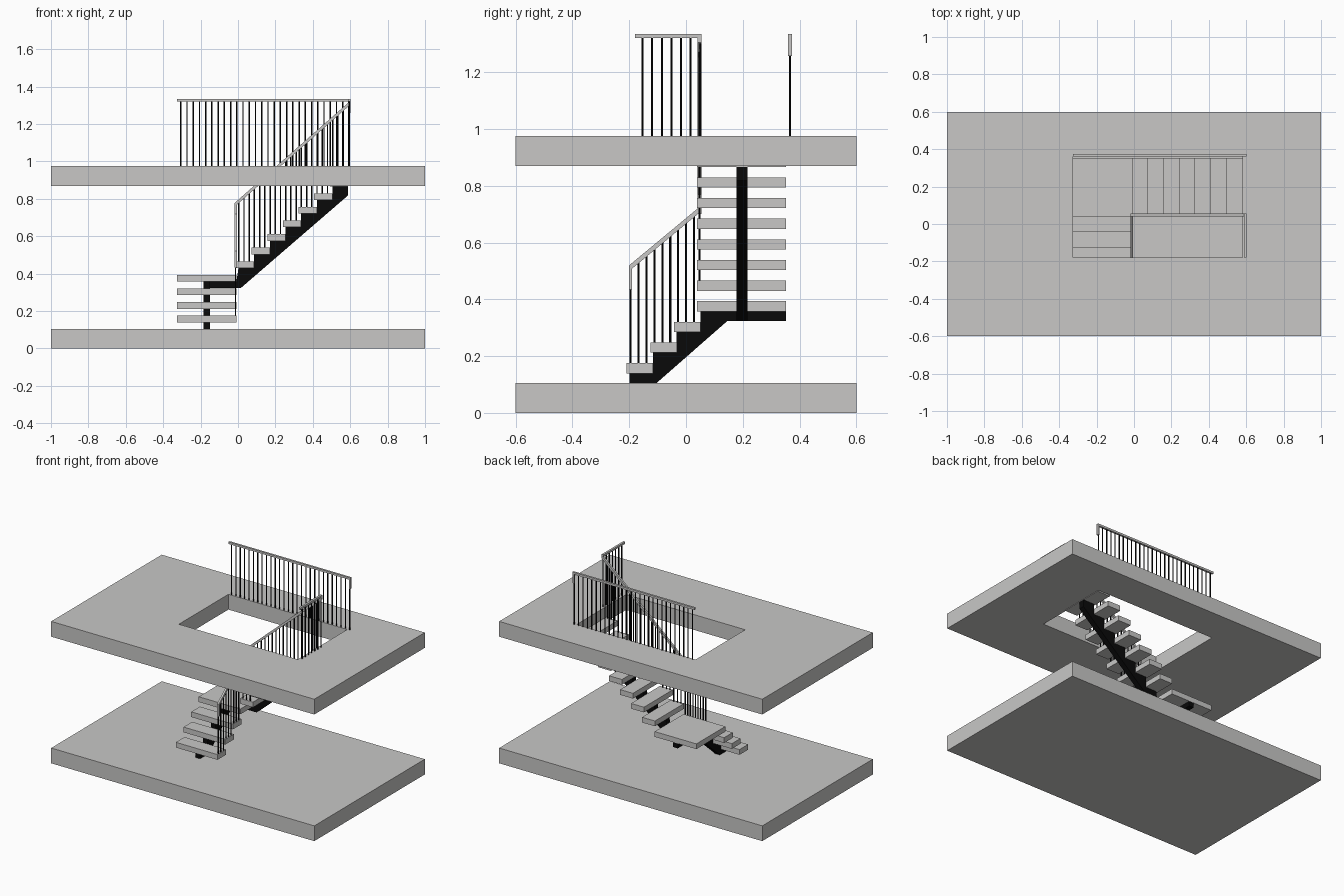
import bpy, bmesh, math
from mathutils import Matrix, Vector

if "Cube" in bpy.data.objects:
    bpy.data.objects.remove(bpy.data.objects["Cube"])


def material(name, v):
    m = bpy.data.materials.new(name)
    m.diffuse_color = (*v, 1)
    m.use_nodes = True
    m.node_tree.nodes["Principled BSDF"].inputs["Base Color"].default_value = m.diffuse_color
    return m


CONCRETE = material("pale grey", (0.58, 0.575, 0.565))
BLACK = material("black metal", (0.003, 0.003, 0.003))


def finish(name, bm, mat):
    bmesh.ops.recalc_face_normals(bm, faces=bm.faces[:])
    me = bpy.data.meshes.new(name)
    bm.to_mesh(me)
    bm.free()
    me.materials.append(mat)
    ob = bpy.data.objects.new(name, me)
    bpy.context.collection.objects.link(ob)
    return ob


def add_box(bm, x, y, z):
    size = Vector((x[1] - x[0], y[1] - y[0], z[1] - z[0]))
    mid = Vector((x[0] + x[1], y[0] + y[1], z[0] + z[1])) / 2
    bmesh.ops.create_cube(bm, size=1, matrix=Matrix.Translation(mid) @ Matrix.Diagonal((*size, 1)))


def boxes(name, mat, *dims):
    bm = bmesh.new()
    for d in dims:
        add_box(bm, *d)
    return finish(name, bm, mat)


def prism(name, mat, pts, axis, lo, hi):
    """Extrude a (horizontal, z) profile along x or y."""
    place = (lambda h, z, d: (d, h, z)) if axis == "x" else (lambda h, z, d: (h, d, z))
    bm = bmesh.new()
    a = [bm.verts.new(place(h, z, lo)) for h, z in pts]
    b = [bm.verts.new(place(h, z, hi)) for h, z in pts]
    bm.faces.new(a)
    bm.faces.new(b)
    for i in range(len(pts)):
        j = (i + 1) % len(pts)
        bm.faces.new((a[i], a[j], b[j], b[i]))
    return finish(name, bm, mat)


def balusters(name, rods):
    bm = bmesh.new()
    for x, y, z0, z1 in rods:
        bmesh.ops.create_cone(bm, cap_ends=True, segments=8, radius1=0.0037, radius2=0.0037,
                              depth=z1 - z0, matrix=Matrix.Translation((x, y, (z0 + z1) / 2)))
    finish(name, bm, BLACK)


# Floors: solid lower slab, upper slab with stairwell opening
boxes("lower_floor", CONCRETE, ((-1, 1), (-0.6, 0.6), (0, 0.105)))
HX, HY = (-0.325, 0.579), (-0.178, 0.36)
bm = bmesh.new()
rings = []
for z in (0.87, 0.975):
    for (x0, x1), (y0, y1) in (((-1, 1), (-0.6, 0.6)), (HX, HY)):
        rings.append([bm.verts.new((x, y, z)) for x, y in ((x0, y0), (x1, y0), (x1, y1), (x0, y1))])
ob_, ib, ot, it = rings
for p, q in ((ob_, ib), (ot, it), (ob_, ot), (ib, it)):
    for i in range(4):
        j = (i + 1) % 4
        bm.faces.new((p[i], p[j], q[j], q[i]))
finish("upper_floor", bm, CONCRETE)

# Treads
RISE, THICK, RUN = 0.0727, 0.036, 0.0837
Z0, TX, TY = 0.1395, (-0.326, -0.009), (0.039, 0.353)


def bottom(i):
    return Z0 + RISE * i


for i in range(3):
    y = -0.2095 + RUN * i
    boxes(f"lower_tread_{i + 1}", CONCRETE, (TX, (y, y + 0.094), (bottom(i), bottom(i) + THICK)))
boxes("landing", CONCRETE, (TX, TY, (bottom(3), bottom(3) + THICK)))
for i in range(7):
    x, z = -0.011 + RUN * i, bottom(i + 4)
    boxes(f"upper_tread_{i + 1}", CONCRETE, ((x, x + 0.0975), TY, (z, z + THICK)))

# Stepped central stringers
pts = [(-0.104, 0.105), (0.146, 0.324), (0.352, 0.324), (0.352, bottom(3)), (0.051, bottom(3))]
for i in (2, 1, 0):
    edge = -0.1165 + RUN * i
    pts += [(edge, bottom(i)), (edge - RUN, bottom(i))]
pts = pts[:5] + [p for p in pts[5:-1]] + [(-0.199, bottom(0)), (-0.199, 0.105)]
prism("lower_stringer", BLACK, pts, "x", -0.184, -0.149)

pts = [(-0.184, 0.324), (0.016, 0.324), (0.588, 0.818)]
for i in range(6, -1, -1):
    edge = 0.0865 + RUN * i
    pts += [(edge, bottom(i + 4)), (max(edge - RUN, -0.009), bottom(i + 4))]
pts += [(-0.009, bottom(3)), (-0.184, bottom(3))]
prism("upper_stringer", BLACK, pts, "y", 0.178, 0.216)

# Sloped handrails, with a short drop at the foot and a link at the turn
RX, RY = (-0.018, -0.005), (0.041, 0.055)
low = lambda y: 0.52 + 0.83 * (y + 0.2)
up = lambda x: 0.778 + 0.882 * (x + 0.018)
T = 0.02
prism("lower_handrail", CONCRETE,
      [(-0.2, 0.434), (-0.19, 0.434), (-0.19, low(-0.19) - T), (0.055, low(0.055) - T),
       (0.055, low(0.055)), (-0.2, low(-0.2))], "x", *RX)
prism("upper_handrail", CONCRETE,
      [(-0.018, 0.70), (-0.005, 0.70), (-0.005, up(-0.005) - T), (0.602, up(0.602) - T),
       (0.602, up(0.602)), (-0.018, up(-0.018))], "y", *RY)

# Level handrails around the opening
boxes("side_handrail", CONCRETE, ((0.588, 0.602), (-0.18, 0.055), (1.321, 1.335)))
prism("back_handrail", CONCRETE,
      [(-0.326, 1.321), (0.591, 1.321), (0.591, 1.258), (0.602, 1.258), (0.602, 1.335),
       (-0.326, 1.335)], "y", 0.36, 0.374)

# Balusters: three per tread, evenly spaced on the level rails
rods = []
for i in range(9):
    y = -0.195 + 0.0279 * i
    rods.append((-0.0135, y, bottom(i // 3) + THICK - 0.004, low(y) - 0.01))
balusters("lower_balusters", rods)
rods = []
for i in range(21):
    x = 0.004 + 0.0279 * i
    rods.append((x, 0.048, bottom(4 + i // 3) + THICK - 0.004, up(x) - 0.01))
balusters("upper_balusters", rods)
balusters("side_balusters", [(0.595, -0.153 + 0.0339 * i, 0.97, 1.325) for i in range(7)])
balusters("back_balusters", [(-0.306 + 0.0333 * i, 0.366, 0.97, 1.325) for i in range(28)])
